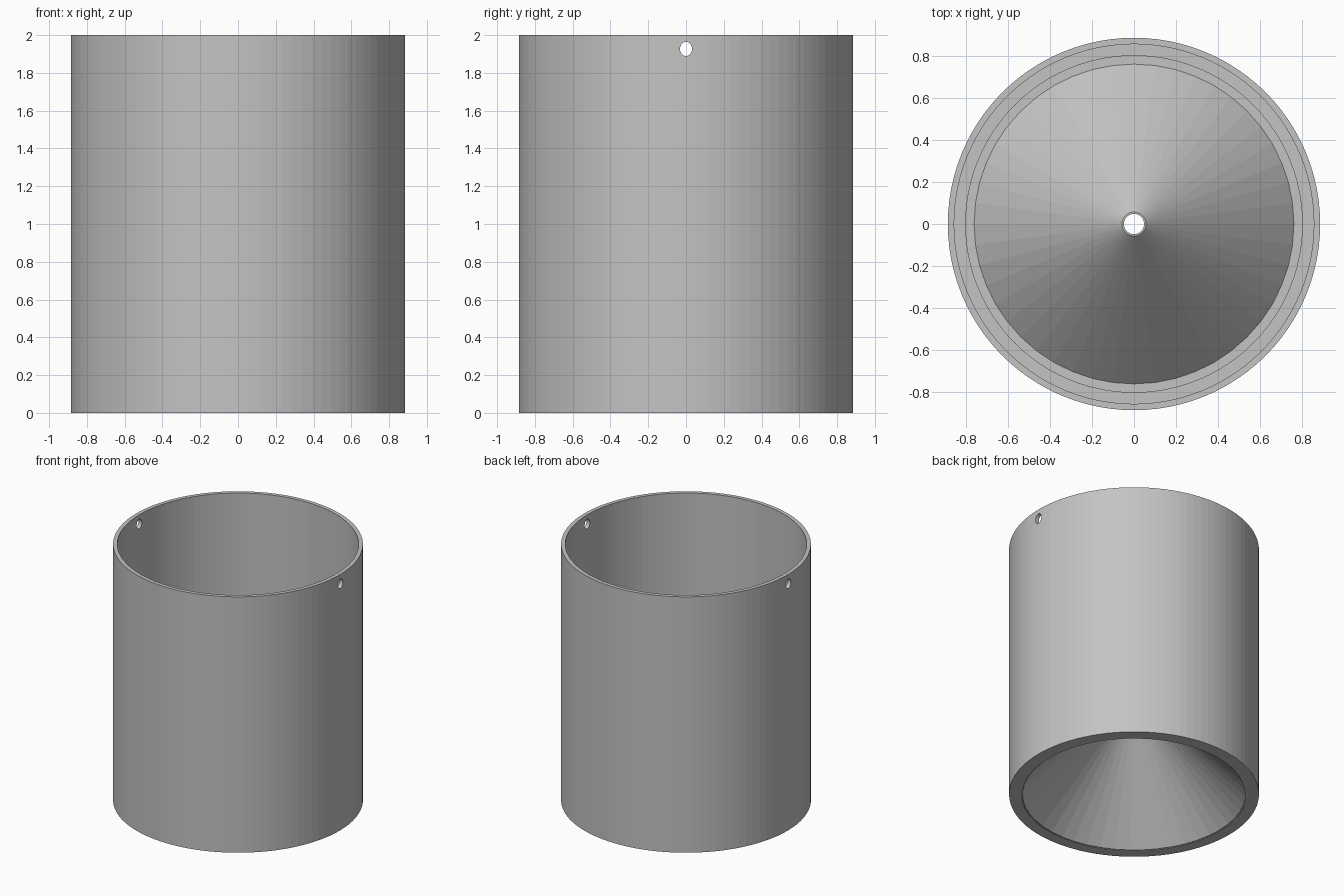
import bpy
import bmesh
import math
from mathutils import Matrix

cube = bpy.data.objects.get("Cube")
if cube:
    bpy.data.objects.remove(cube, do_unlink=True)

grey = bpy.data.materials.new("plain_grey")
grey.use_nodes = True
colour = (0.55, 0.55, 0.55, 1)
grey.diffuse_color = colour
grey.node_tree.nodes["Principled BSDF"].inputs["Base Color"].default_value = colour


def add_object(name, bm):
    bmesh.ops.recalc_face_normals(bm, faces=bm.faces)
    mesh = bpy.data.meshes.new(name)
    bm.to_mesh(mesh)
    bm.free()
    mesh.materials.append(grey)
    obj = bpy.data.objects.new(name, mesh)
    bpy.context.collection.objects.link(obj)
    return obj


def revolve(name, profile, sides):
    """Turn a closed (radius, height) outline around the z axis."""
    bm = bmesh.new()
    verts = [bm.verts.new((r, 0, z)) for r, z in profile]
    edges = [bm.edges.new((a, b)) for a, b in zip(verts, verts[1:] + verts[:1])]
    bmesh.ops.spin(bm, geom=verts + edges, cent=(0, 0, 0), axis=(0, 0, 1),
                   angle=math.tau, steps=sides, use_merge=True)
    bmesh.ops.remove_doubles(bm, verts=bm.verts, dist=0.0005)
    return add_object(name, bm)


# Outer tube: thin wall above, thicker collar at the foot
tube = revolve("tube", [(0.885, 0), (0.885, 2), (0.855, 2), (0.855, 0.1),
                        (0.80, 0.1), (0.80, 0)], 96)

# Hollow cone rising inside the tube, open at its tip
cone = revolve("inner_cone", [(0.79, 0), (0.81, 0.005), (0.81, 0.07), (0.76, 0.07),
                              (0.057, 0.776), (0.048, 0.776), (0.048, 0.742)], 48)

# Oval holes through both sides, just below the rim
bm = bmesh.new()
bmesh.ops.create_cone(bm, cap_ends=True, segments=24, radius1=1, radius2=1, depth=2.4,
                      matrix=Matrix.Translation((0, 0, 1.927))
                      @ Matrix.Diagonal((1, 0.032, 0.038, 1))
                      @ Matrix.Rotation(math.pi / 2, 4, "Y"))
cutter = add_object("hole_cutter", bm)
cutter.hide_render = True
cutter.hide_viewport = True
cutter.display_type = "WIRE"

holes = tube.modifiers.new("side_holes", "BOOLEAN")
holes.operation = "DIFFERENCE"
holes.solver = "EXACT"
holes.object = cutter
